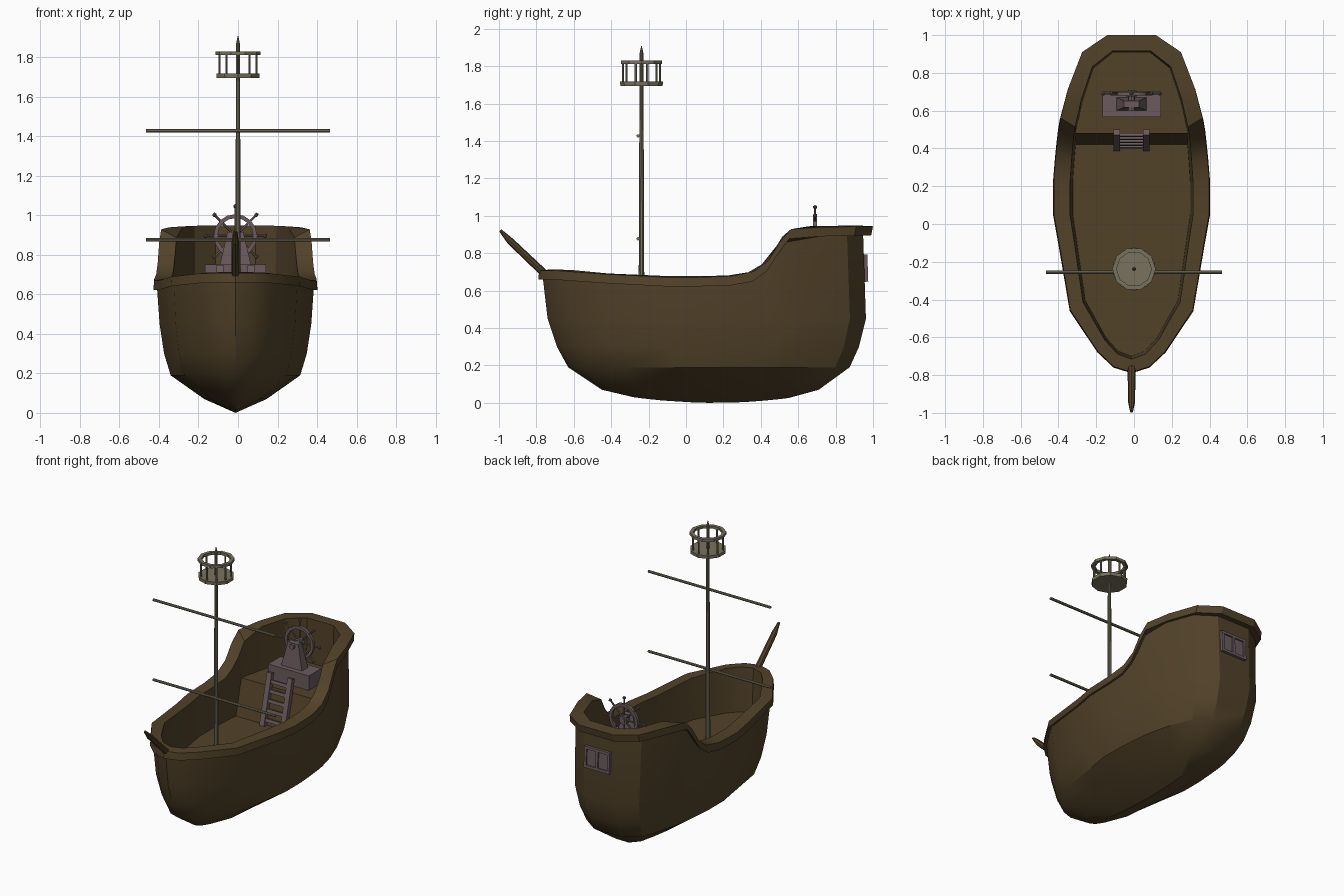
import bpy, bmesh, math
from mathutils import Vector, Matrix

if "Cube" in bpy.data.objects:
    bpy.data.objects.remove(bpy.data.objects["Cube"])

CX = -0.013                      # hull centre line


def material(name, rgb):
    m = bpy.data.materials.new(name)
    m.diffuse_color = (*rgb, 1)
    m.use_nodes = True
    m.node_tree.nodes["Principled BSDF"].inputs["Base Color"].default_value = m.diffuse_color
    return m


DARK = material("dark_wood", (0.085, 0.055, 0.022))
SPAR = material("spar_wood", (0.19, 0.17, 0.11))
TRIM = material("trim_wood", (0.15, 0.105, 0.11))


def finish(name, bm, mat, angle=30):
    bmesh.ops.remove_doubles(bm, verts=bm.verts, dist=1e-4)
    bmesh.ops.recalc_face_normals(bm, faces=bm.faces)
    me = bpy.data.meshes.new(name)
    bm.to_mesh(me)
    bm.free()
    me.materials.append(mat)
    ob = bpy.data.objects.new(name, me)
    bpy.context.collection.objects.link(ob)
    bpy.context.view_layer.objects.active = ob
    ob.select_set(True)
    bpy.ops.object.shade_smooth_by_angle(angle=math.radians(angle))
    ob.select_set(False)
    return ob


def add_beam(bm, p, q, r1, r2=None, n=8):
    p, q = Vector(p), Vector(q)
    d = q - p
    mat = Matrix.Translation((p + q) / 2) @ d.to_track_quat('Z', 'Y').to_matrix().to_4x4()
    bmesh.ops.create_cone(bm, cap_ends=True, segments=n, radius1=r1,
                          radius2=r1 if r2 is None else r2, depth=d.length, matrix=mat)


def add_box(bm, c, size, tilt=0, top=1):
    vs = bmesh.ops.create_cube(bm, size=1)['verts']
    for v in vs:
        k = top if v.co.z > 0 else 1
        v.co = Vector((v.co.x * size[0] * k, v.co.y * size[1] * k, v.co.z * size[2]))
    bmesh.ops.transform(bm, verts=vs, matrix=Matrix.Translation(c) @ Matrix.Rotation(tilt, 4, 'X'))


def add_lathe(bm, profile, centre, n, axis='Z'):
    rings = []
    for i in range(n):
        a = 2 * math.pi * i / n
        ring = []
        for r, h in profile:
            co = (r * math.cos(a), r * math.sin(a), h)
            if axis == 'Y':
                co = (co[0], h, co[1])
            ring.append(bm.verts.new(Vector(centre) + Vector(co)))
        rings.append(ring)
    m = len(profile)
    for i in range(n):
        a, b = rings[i], rings[(i + 1) % n]
        for j in range(m):
            k = (j + 1) % m
            bm.faces.new((a[j], b[j], b[k], a[k]))


# plan outline of the rail (half width, y) and height of the rail top (y, z)
PLAN = [(0, -.79), (.095, -.76), (.18, -.68), (.327, -.46), (.388, -.1), (.415, .05), (.415, .24),
        (.405, .36), (.397, .44), (.39, .5), (.38, .56), (.338, .72), (.264, .91), (.13, 1)]
SHEER = [(-.8, .715), (-.6, .71), (-.4, .69), (-.1, .677), (.2, .677), (.35, .7),
         (.44, .765), (.54, .93), (.6, .943), (1.01, .95)]


def sheer(y):
    for (y0, z0), (y1, z1) in zip(SHEER, SHEER[1:]):
        if y <= y1:
            return z0 + (z1 - z0) * (y - y0) / (y1 - y0)
    return SHEER[-1][1]


def loop(width, bow, stern, zf):
    half = []
    for x, y in PLAN:
        yy = bow + (y + .79) / 1.79 * (stern - bow)
        half.append(Vector((x * width, yy, zf(yy))))
    left = [Vector((-p.x, p.y, p.z)) for p in reversed(half[1:])]
    return [p + Vector((CX, 0, 0)) for p in half + left]


# hull: stacked loops from keel to rail, over the lip and down to the deck
levels = [
    (0, -.28, .55, lambda y: .03 * ((y - .15) / .43) ** 2),
    (.38, -.45, .71, lambda y: .07),
    (.79, -.63, .875, lambda y: .19),
    (.87, -.69, .925, lambda y: .30),
    (.925, -.74, .962, lambda y: .45),
    (.955, -.765, .947, lambda y: sheer(y) - .05),
    (1, -.79, .99, lambda y: sheer(y) - .055),
    (.99, -.785, 1, lambda y: sheer(y) - .006),
    (.785, -.715, .915, sheer),
    (.75, -.70, .90, lambda y: .41),
]
bm = bmesh.new()
rows = [[bm.verts.new(p) for p in loop(*lv)] for lv in levels]
n = len(rows[0])
for a, b in zip(rows, rows[1:]):
    for i in range(n):
        j = (i + 1) % n
        bm.faces.new((a[i], a[j], b[j], b[i]))
bm.faces.new(rows[-1])
finish("hull", bm, DARK, 32)

# raised rear deck with sloping bulkhead
bm = bmesh.new()
rear = [p for p in loop(.785, -.715, .915, lambda y: .65) if p.y > .48]
edge = [Vector((CX - .312, .48, .65)), Vector((CX + .312, .48, .65))]
top = [bm.verts.new(p) for p in edge + rear]
foot = [bm.verts.new((CX + s * .312, .42, .41)) for s in (-1, 1)]
bm.faces.new(top)
bm.faces.new((top[0], foot[0], foot[1], top[1]))
finish("rear_deck", bm, DARK)

# bowsprit
bm = bmesh.new()
add_beam(bm, (CX, -.74, .675), (CX, -.94, .865), .021, .019)
add_beam(bm, (CX, -.94, .865), (CX, -.993, .922), .019, .008)
finish("bowsprit", bm, DARK)

# mast with pointed tip, and two yards
MY = -.238
bm = bmesh.new()
add_beam(bm, (0, MY, .4), (0, MY, 1.87), .016, .010, 10)
add_beam(bm, (0, MY, 1.87), (0, MY, 1.907), .010, .002, 10)
finish("mast", bm, SPAR)
for name, z in (("lower_yard", .877), ("upper_yard", 1.427)):
    bm = bmesh.new()
    add_beam(bm, (-.465, MY - .018, z), (.465, MY - .018, z), .009)
    finish(name, bm, SPAR)

# lookout basket
bm = bmesh.new()
add_beam(bm, (0, MY, 1.695), (0, MY, 1.717), .113, .115, 10)
add_lathe(bm, [(.092, 1.812), (.115, 1.812), (.115, 1.83), (.092, 1.83)], (0, MY, 0), 10)
for i in range(10):
    a = 2 * math.pi * (i + .5) / 10
    x, y = .099 * math.cos(a), MY + .099 * math.sin(a)
    add_beam(bm, (x, y, 1.71), (x, y, 1.82), .006, n=6)
finish("lookout_basket", bm, SPAR)

# steering stand
bm = bmesh.new()
add_box(bm, (CX, .635, .70), (.31, .135, .10))
add_box(bm, (CX, .635, .83), (.16, .07, .17), top=.5)
add_beam(bm, (CX, .60, .896), (CX, .71, .896), .018)
finish("steering_stand", bm, TRIM)

# steering wheel
WY, WZ = .69, .896
bm = bmesh.new()
add_lathe(bm, [(.09, -.01), (.11, -.01), (.11, .01), (.09, .01)], (CX, WY, WZ), 16, 'Y')
add_beam(bm, (CX, WY - .015, WZ), (CX, WY + .015, WZ), .03, n=12)
for i in range(8):
    a = math.pi * i / 4
    d = Vector((math.cos(a), 0, math.sin(a)))
    c = Vector((CX, WY, WZ))
    add_beam(bm, c + d * .02, c + d * .145, .006, n=6)
    bmesh.ops.create_icosphere(bm, subdivisions=1, radius=.012,
                               matrix=Matrix.Translation(c + d * .15))
finish("steering_wheel", bm, TRIM)

# ladder up to the rear deck
bm = bmesh.new()
lo, hi = Vector((CX, .40, .41)), Vector((CX, .485, .745))
tilt = -math.atan2(hi.y - lo.y, hi.z - lo.z)
for s in (-1, 1):
    add_box(bm, (lo + hi) / 2 + Vector((s * .078, 0, 0)), (.036, .03, (hi - lo).length), tilt)
for i in range(5):
    add_box(bm, lo.lerp(hi, .12 + i * .18), (.14, .018, .022), tilt)
finish("ladder", bm, TRIM)

# stern window: frame bars around two recessed panes
bm = bmesh.new()
WT = math.radians(2)
c = Vector((0, .955, .72))
add_box(bm, c - Vector((0, .008, 0)), (.17, .03, .12), WT)
for s in (-1, 0, 1):
    add_box(bm, c + Vector((s * .088, 0, 0)), (.018, .034, .145), WT)
for s in (-1, 1):
    add_box(bm, c + Vector((0, -s * .002, s * .064)), (.19, .034, .018), WT)
finish("stern_window", bm, TRIM)
